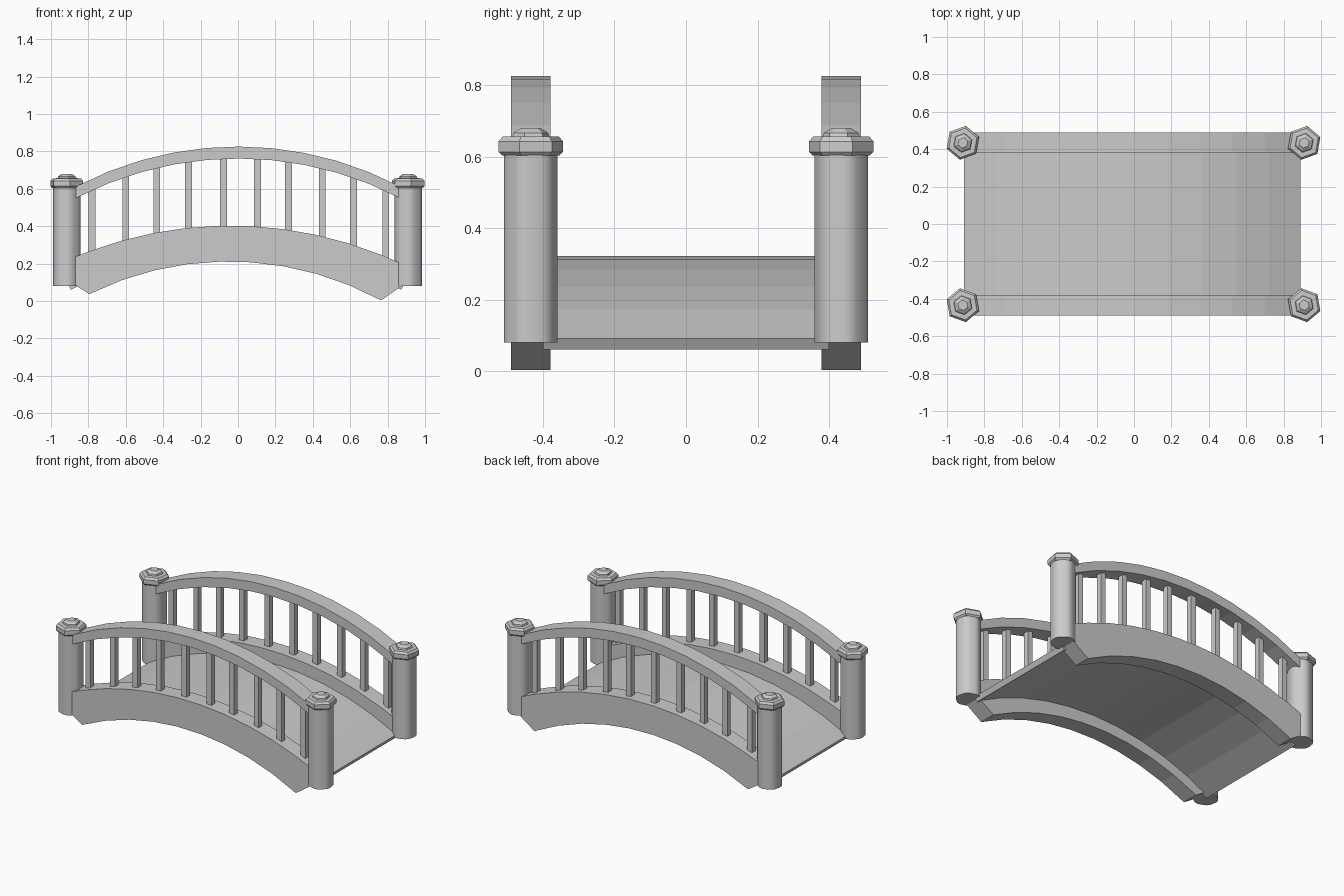
import bpy, bmesh, math

if "Cube" in bpy.data.objects:
    bpy.data.objects.remove(bpy.data.objects["Cube"])


def finish(name, bm, smooth=False):
    bmesh.ops.recalc_face_normals(bm, faces=bm.faces)
    me = bpy.data.meshes.new(name)
    bm.to_mesh(me)
    bm.free()
    ob = bpy.data.objects.new(name, me)
    bpy.context.collection.objects.link(ob)
    if smooth:
        bpy.ops.object.select_all(action='DESELECT')
        ob.select_set(True)
        bpy.context.view_layer.objects.active = ob
        bpy.ops.object.shade_smooth_by_angle(angle=math.radians(35))
    return ob


def arc(x, top, radius, cx=0.0, tilt=0.0):
    """Height of a circular arch at x."""
    return top - radius + math.sqrt(radius ** 2 - (x - cx) ** 2) - tilt * x


def strip(name, tops, bottoms, y0, y1):
    """Solid bar from paired upper and lower (x, z) points."""
    bm = bmesh.new()
    rings = [[bm.verts.new(p) for p in ((t[0], y0, t[1]), (t[0], y1, t[1]),
                                        (b[0], y1, b[1]), (b[0], y0, b[1]))]
             for t, b in zip(tops, bottoms)]
    for a, b in zip(rings, rings[1:]):
        for i in range(4):
            j = (i + 1) % 4
            bm.faces.new((a[i], a[j], b[j], b[i]))
    bm.faces.new(rings[0])
    bm.faces.new(rings[-1])
    return finish(name, bm)


def hex_stack(name, cx, cy, turn, profile):
    """Six-sided turned shape from (radius, z) points."""
    bm = bmesh.new()
    rings = []
    for r, z in profile:
        angles = [turn + i * math.pi / 3 for i in range(6)]
        rings.append([bm.verts.new((cx + r * math.cos(a), cy + r * math.sin(a), z)) for a in angles])
    for a, b in zip(rings, rings[1:]):
        for i in range(6):
            j = (i + 1) % 6
            bm.faces.new((a[i], a[j], b[j], b[i]))
    bm.faces.new(rings[0])
    bm.faces.new(rings[-1])
    return bm


def beam_top(x):
    return arc(x, 0.403, 2.15, -0.015, 0.012)


def rail_top(x):
    return arc(x, 0.826, 1.865)


def rail_bottom(x):
    return arc(x, 0.762, 1.88)


SEG = 9
Y = 0.434
HALF = 0.055

# arched walking deck, thin slab with radial ends
R, TH = 1.87, 0.035
amax = math.asin(0.9 / R)
angs = [-amax + 2 * amax * i / 10 for i in range(11)]
strip("deck",
      [(R * math.sin(a) - 0.01, 0.322 - R + R * math.cos(a)) for a in angs],
      [((R - TH) * math.sin(a) - 0.01, 0.322 - R + (R - TH) * math.cos(a)) for a in angs],
      -0.40, 0.40)

baluster_x = [-0.78, -0.60, -0.435, -0.265, -0.078, 0.104, 0.27, 0.45, 0.617, 0.79]

for side, s in (("front", -1), ("back", 1)):
    y0, y1 = s * Y - HALF, s * Y + HALF

    # side beam with clipped lower ends
    xs = [-0.795 + 1.56 * i / SEG for i in range(SEG + 1)]
    bottoms = [(-0.87, 0.085)] + [(x, arc(x, 0.211, 1.69, -0.02, 0.018)) for x in xs] + [(0.875, 0.08)]
    tops = [(x, beam_top(x)) for x, _ in bottoms]
    strip(side + "_beam", tops, bottoms, y0, y1)

    # handrail
    xs = [-0.865 + 1.74 * i / 10 for i in range(11)]
    strip(side + "_handrail", [(x, rail_top(x)) for x in xs],
          [(x, rail_bottom(x)) for x in xs], y0, y1)

    # balusters
    for i, x in enumerate(baluster_x):
        e = [x - 0.018, x + 0.018]
        strip(f"{side}_baluster_{i + 1}", [(v, rail_bottom(x) + 0.02) for v in e],
              [(v, beam_top(x) - 0.03) for v in e], s * Y - 0.018, s * Y + 0.018)

    # corner posts with hexagonal caps
    for end, cx in (("left", -0.915), ("right", 0.91)):
        turn = s * math.radians(80)
        bm = hex_stack("post", cx, s * Y, turn, [(0.083, 0.08), (0.083, 0.61)])
        upright = [e for e in bm.edges if abs(e.verts[0].co.z - e.verts[1].co.z) > 0.3]
        bmesh.ops.bevel(bm, geom=upright, offset=0.025, segments=3, profile=0.5, affect='EDGES')
        finish(f"{side}_{end}_post", bm, True)
        bm = hex_stack("cap", cx, s * Y, turn,
                       [(0.082, 0.604), (0.092, 0.614), (0.092, 0.643), (0.080, 0.656),
                        (0.052, 0.657), (0.049, 0.667), (0.028, 0.68)])
        finish(f"{side}_{end}_post_cap", bm)
